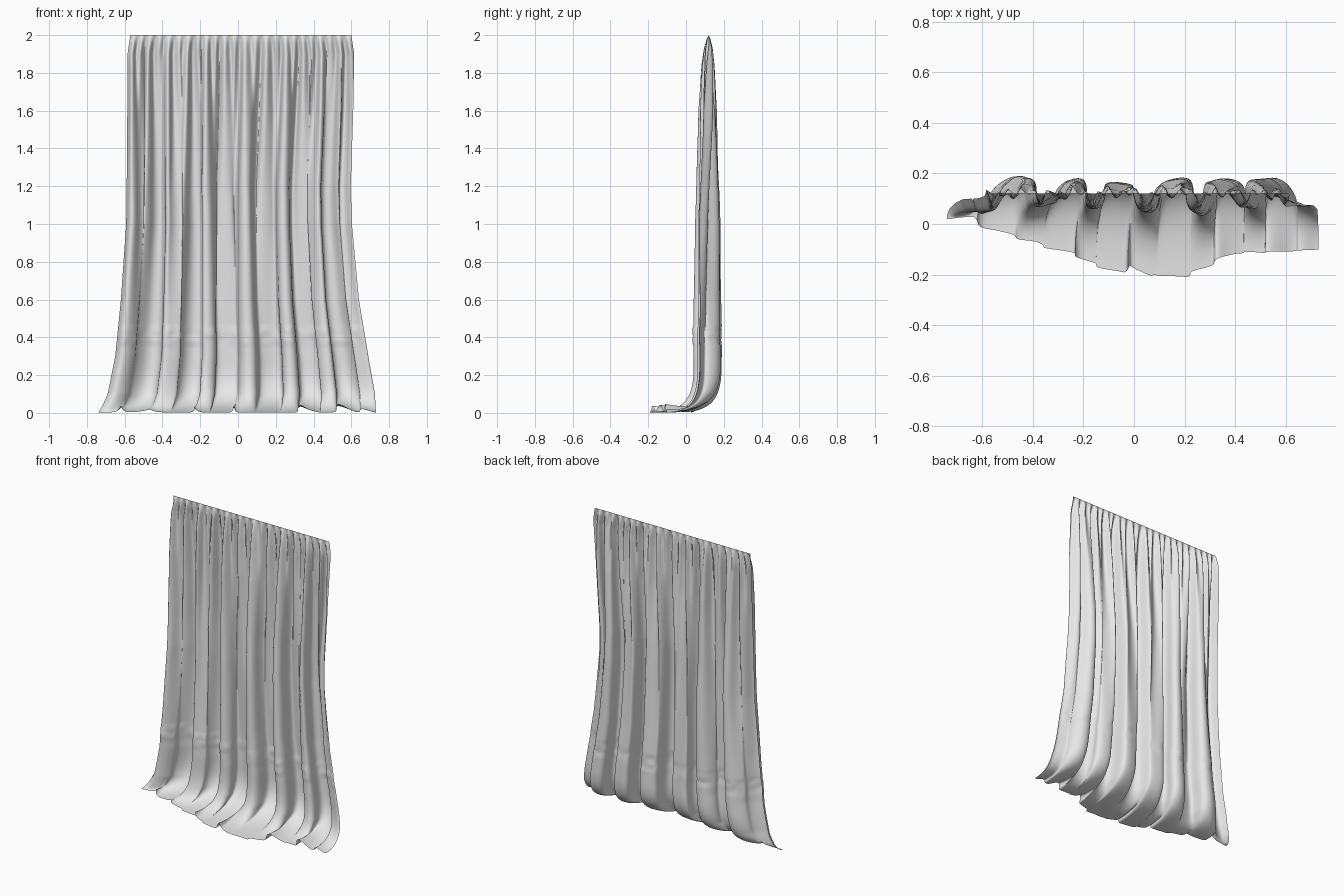
import bpy, bmesh, math
from mathutils import Vector, noise

if "Cube" in bpy.data.objects:
    bpy.data.objects.remove(bpy.data.objects["Cube"])

NU, NV, NF = 340, 100, 34      # columns, hanging rows, floor rows
Z_BEND = 0.25                  # height where the cloth starts to sweep forward


def lerp_table(table, t):
    """Piecewise smooth-ish interpolation through (t, value) pairs."""
    if t <= table[0][0]:
        return table[0][1]
    for (a, va), (b, vb) in zip(table, table[1:]):
        if t <= b:
            return va + (vb - va) * (t - a) / (b - a)
    return table[-1][1]


# side outlines by height
LEFT = [(0, -.74), (.04, -.715), (.1, -.69), (.3, -.65), (.6, -.62), (1, -.592), (1.4, -.587), (1.9, -.585), (2, -.57)]
RIGHT = [(0, .73), (.1, .725), (.3, .69), (.6, .64), (1, .603), (1.2, .597), (1.6, .61), (1.9, .615), (2, .60)]
# fold depth by height: large, medium and gathered folds
BIG = [(0, .070), (.4, .070), (1, .050), (1.6, .024), (1.9, .008), (2, 0)]
MED = [(0, .006), (.4, .012), (1, .024), (1.6, .026), (1.85, .015), (2, 0)]
FINE = [(1.1, 0), (1.5, .006), (1.8, .013), (1.93, .013), (1.98, .007), (2, 0)]
# folds set back from the front, as a fraction of the width
VALLEY = [(-.06, -1), (.13, 0), (.30, 1), (.435, 2), (.62, 3), (.77, 4), (.90, 5), (1.06, 6)]
# front edge of the cloth on the floor
FRONT = [(0, .02), (.06, .03), (.10, -.01), (.17, -.05), (.32, -.115), (.46, -.195), (.50, -.165),
         (.54, -.20), (.64, -.21), (.72, -.16), (.78, -.115), (.9, -.11), (1, -.10)]
# small curls in the floor edge: position, width, height
CURLS = [(.08, .02, .035), (.17, .03, .02), (.34, .015, .035), (.485, .014, .035),
         (.75, .02, .04), (.885, .02, .045), (.96, .02, .02)]


def hang(u, z):
    """Point on the hanging part of the cloth."""
    phase = 2 * math.pi * lerp_table(VALLEY, u)
    med = 2 * math.pi * 12.5 * u + 1.4 * math.sin(5 * u + 1)
    fine = 2 * math.pi * 24 * u + 0.8 * math.sin(17 * u)
    b, m, f = lerp_table(BIG, z), lerp_table(MED, z), lerp_table(FINE, z)
    vary = 0.85 + 0.15 * math.sin(9 * u + 2)
    y = .12 + b * vary * math.cos(phase) + m * math.cos(med) + f * math.cos(fine)
    fade = min(1, u / .05, (1 - u) / .05)
    l, r = lerp_table(LEFT, z), lerp_table(RIGHT, z)
    x = l + (r - l) * u
    x += fade * (.24 * b * math.sin(2 * phase) + .12 * m * math.sin(2 * med) + .1 * b * math.sin(phase))
    # folds fan out to the sides as they fall
    x += fade * .025 * math.sin(2 * math.pi * u) * (z - 1) * -.5
    # loose wrinkles, and a puckered hem band
    n = noise.noise(Vector((u * 14, z * 1.6, 3)))
    y += .008 * n * min(1, (2 - z) * 2)
    if .36 < z < .45:
        y += .006 * noise.noise(Vector((u * 45, z * 25, 8))) - .003
    return x, y


def floor_point(u, t):
    """Cubic sweep from the hanging cloth to the edge on the floor."""
    y0 = hang(u, Z_BEND)[1]
    yf = lerp_table(FRONT, u) + .006 * noise.noise(Vector((u * 25, 0, 1)))
    curl = sum(h * math.exp(-((u - c) / w) ** 2) for c, w, h in CURLS)
    s = 1 - t
    w = (s ** 3, 3 * s * s * t, 3 * s * t * t, t ** 3)
    y = w[0] * y0 + w[1] * y0 + w[2] * (y0 + .2 * (yf - y0)) + w[3] * yf
    z = w[0] * Z_BEND + w[1] * .085 + w[2] * .004 + w[3] * .002 + curl * t ** 3
    base = w[0] * Z_BEND + w[1] * .085
    x = hang(u, base)[0]
    return x, y, z


# curtain sheet
bm = bmesh.new()
rows = []
for j in range(NV + NF + 1):
    row = []
    for i in range(NU + 1):
        u = i / NU
        if j <= NV:
            z = 2 - (2 - Z_BEND) * (j / NV)
            x, y = hang(u, z)
            p = (x, y, z)
        else:
            p = floor_point(u, (j - NV) / NF)
        row.append(bm.verts.new(p))
    rows.append(row)
for a, b in zip(rows, rows[1:]):
    for i in range(NU):
        bm.faces.new((a[i], b[i], b[i + 1], a[i + 1])).smooth = True

mesh = bpy.data.meshes.new("curtain")
bm.to_mesh(mesh)
bm.free()
curtain = bpy.data.objects.new("curtain", mesh)
bpy.context.collection.objects.link(curtain)

# single cloth colour
cloth = bpy.data.materials.new("light_grey_cloth")
cloth.diffuse_color = (.8, .8, .8, 1)
cloth.use_nodes = True
cloth.node_tree.nodes["Principled BSDF"].inputs["Base Color"].default_value = cloth.diffuse_color
mesh.materials.append(cloth)
